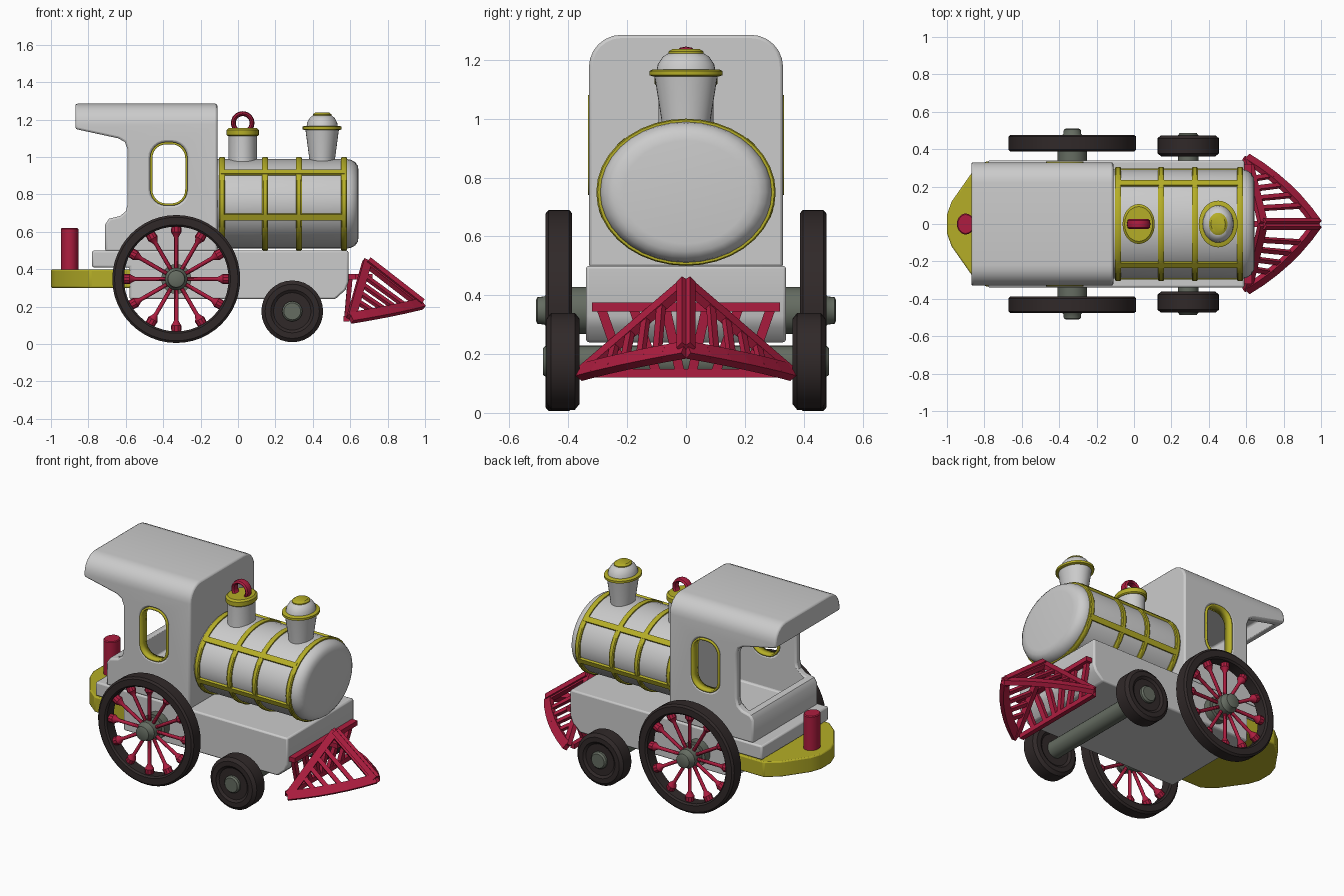
import bpy, bmesh
from math import sin, cos, pi, radians
from mathutils import Vector, Matrix

if "Cube" in bpy.data.objects:
    bpy.data.objects.remove(bpy.data.objects["Cube"])

def material(name, rgb):
    m = bpy.data.materials.new(name)
    m.diffuse_color = (*rgb, 1)
    m.use_nodes = True
    m.node_tree.nodes["Principled BSDF"].inputs["Base Color"].default_value = m.diffuse_color
    return m

GOLD = material("gold", (0.46, 0.42, 0.02))
RED = material("red", (0.42, 0.012, 0.05))
BLACK = material("rubber", (0.03, 0.022, 0.022))
STEEL = material("steel", (0.13, 0.15, 0.12))

def finish(name, bm, mat=None, bevel=0):
    bmesh.ops.recalc_face_normals(bm, faces=bm.faces[:])
    me = bpy.data.meshes.new(name)
    bm.to_mesh(me)
    bm.free()
    ob = bpy.data.objects.new(name, me)
    bpy.context.collection.objects.link(ob)
    if mat:
        me.materials.append(mat)
    if bevel:
        b = ob.modifiers.new("bevel", 'BEVEL')
        b.width, b.segments, b.limit_method = bevel, 2, 'ANGLE'
    return ob

def lathe(bm, prof, axis='Z', loc=(0, 0, 0), sa=1, sb=1, segs=32, ring=False, mtx=None):
    """Revolve (radius, height) points; ring=True closes the profile on itself."""
    def place(a, b, h):
        p = Vector({'Z': (a, b, h), 'X': (h, a, b), 'Y': (a, h, b)}[axis]) + Vector(loc)
        return mtx @ p if mtx else p
    rows = [[bm.verts.new(place(r * cos(2*pi*i/segs) * sa, r * sin(2*pi*i/segs) * sb, h))
             for i in range(segs)] for r, h in prof]
    pairs = list(zip(rows, rows[1:])) + ([(rows[-1], rows[0])] if ring else [])
    for u, v in pairs:
        for i in range(segs):
            j = (i + 1) % segs
            bm.faces.new((u[i], u[j], v[j], v[i]))
    if not ring:
        bm.faces.new(rows[0])
        bm.faces.new(rows[-1])

def turned(name, prof, mat=None, **kw):
    bm = bmesh.new()
    lathe(bm, prof, **kw)
    return finish(name, bm, mat)

def prism(name, pts, axis, lo, hi, mat=None, bevel=0, caps=True):
    """Extrude a 2D outline along an axis."""
    bm = bmesh.new()
    def put(a, b, h):
        return bm.verts.new({'X': (h, a, b), 'Y': (a, h, b), 'Z': (a, b, h)}[axis])
    u = [put(a, b, lo) for a, b in pts]
    v = [put(a, b, hi) for a, b in pts]
    for i in range(len(pts)):
        j = (i + 1) % len(pts)
        bm.faces.new((u[i], u[j], v[j], v[i]))
    if caps:
        bm.faces.new(u)
        bm.faces.new(v)
    return finish(name, bm, mat, bevel)

def beam(bm, p, q, w, t, n):
    """Box from p to q, thickness t along n, width w across."""
    p, q, n = Vector(p), Vector(q), Vector(n)
    d = (q - p).normalized()
    side = d.cross(n).normalized()
    n = side.cross(d)
    m = Matrix((d * (q - p).length, side * w, n * t)).transposed().to_4x4()
    m.translation = (p + q) / 2
    bmesh.ops.create_cube(bm, size=1, matrix=m)

def boolean(ob, cutter, op):
    """Apply a boolean and remove the cutter."""
    mod = ob.modifiers.new("bool", 'BOOLEAN')
    mod.object, mod.operation, mod.solver = cutter, op, 'EXACT'
    deps = bpy.context.evaluated_depsgraph_get()
    me = bpy.data.meshes.new_from_object(ob.evaluated_get(deps))
    ob.modifiers.clear()
    ob.data = me
    bpy.data.objects.remove(cutter)

def mirror_y(pts):
    return pts + [(x, -y) for x, y in reversed(pts)]

# Chassis and rear deck
prism("chassis", [(-.78, .41), (-.78, .50), (.59, .50), (.59, .33), (.575, .29), (.52, .24),
                  (-.58, .24), (-.58, .41)], 'Y', -.34, .34, bevel=.01)
prism("rear_deck", mirror_y([(-.57, .335), (-.79, .335), (-.87, .27), (-.975, .12), (-1, .05)]),
      'Z', .30, .40, GOLD, .008)
turned("rear_post", [(.047, .39), (.047, .615), (.042, .62)], RED, loc=(-.90, 0, 0), sb=1.2, segs=20)

# Cab: side profile with a rounded roof, hollow and open at the back
cab = prism("cab", [(-.71, .495), (-.71, .64), (-.69, .67), (-.63, .685), (-.60, .71), (-.59, .75),
                    (-.59, 1.04), (-.605, 1.08), (-.64, 1.10), (-.87, 1.15), (-.87, 1.285),
                    (-.11, 1.285), (-.11, .495)], 'Y', -.5, .5)
arch = [(.22 + .11 * sin(radians(a)), 1.175 + .11 * cos(radians(a))) for a in range(0, 91, 15)]
outline = [(.33, .4)] + arch[::-1]
outline += [(-y, z) for y, z in reversed(outline)]
boolean(cab, prism("arch_cutter", outline, 'X', -1.2, .2), 'INTERSECT')
boolean(cab, prism("room_cutter", [(-.65, .53), (-.17, .53), (-.17, 1.235), (-.83, 1.235),
                                   (-.83, 1.0), (-.65, 1.0)], 'Y', -.28, .28), 'DIFFERENCE')
def corner(cx, cz, a0):
    return [(cx + .085 * cos(radians(a0 + a)), cz + .085 * sin(radians(a0 + a))) for a in range(0, 91, 15)]
window = corner(-.355, .995, 0) + corner(-.385, .995, 90) + corner(-.385, .825, 180) + corner(-.355, .825, 270)
boolean(cab, prism("window_cutter", window, 'Y', -.6, .6), 'DIFFERENCE')
for s, side in ((1, "left"), (-1, "right")):
    frame = prism("window_frame_" + side, window, 'Y', s * .275, s * .333, GOLD, caps=False)
    frame.modifiers.new("solidify", 'SOLIDIFY').thickness = .012
b = cab.modifiers.new("bevel", 'BEVEL')
b.width, b.segments, b.limit_method, b.angle_limit = .012, 2, 'ANGLE', radians(50)

# Boiler with gold hoops and strips
BO = dict(axis='X', loc=(0, 0, .75), sa=.305, sb=.25, segs=36)
turned("boiler", [(.955, -.14), (.955, .585), (.94, .605), (.89, .627), (.81, .641), (.7, .645)], **BO)
bm = bmesh.new()
for x in (-.085, .145, .325, .567):
    lathe(bm, [(.93, x-.016), (.985, x-.016), (1, x-.01), (1, x+.01), (.985, x+.016), (.93, x+.016)],
          ring=True, **BO)
for a in (43, -17, 137, 197):
    c, s = cos(radians(a)), sin(radians(a))
    y, z = .295 * c, .75 + .242 * s
    beam(bm, (-.09, y, z), (.57, y, z), .034, .02, (0, c / .305, s / .25))
finish("boiler_bands", bm, GOLD)

# Steam dome with lifting ring
DO = dict(loc=(.025, 0, 0), sb=1.24)
turned("steam_dome", [(.08, .93), (.076, .99), (.076, 1.12)], **DO)
turned("steam_dome_cap", [(.08, 1.112), (.086, 1.118), (.086, 1.145), (.075, 1.155)], GOLD, **DO)
turned("dome_ring", [(.05 + .013 * cos(i*pi/4), .028 * sin(i*pi/4)) for i in range(8)], RED,
       axis='Y', loc=(.025, 0, 1.182), ring=True, segs=24)

# Chimney
CH = dict(loc=(.45, 0, 0), sb=1.2)
turned("chimney", [(.066, .94), (.07, 1.0), (.09, 1.15)], **CH)
turned("chimney_rim", [(.095, 1.144), (.104, 1.148), (.104, 1.162), (.095, 1.167)], GOLD, **CH)
turned("chimney_dome", [(.084, 1.16), (.08, 1.185), (.066, 1.21), (.05, 1.222)], **CH)
turned("chimney_cap", [(.05, 1.218), (.05, 1.228), (.038, 1.237)], GOLD, **CH)

# Wheels on both sides
for s, side in ((1, "left"), (-1, "right")):
    C = (-.33, s * .432, .348)
    turned("big_tire_" + side, [(.28, -.035), (.28, .035), (.29, .045), (.33, .045), (.342, .035),
                                (.342, -.035), (.33, -.045), (.29, -.045)], BLACK,
           axis='Y', loc=C, segs=48, ring=True)
    bm = bmesh.new()
    for k in range(12):
        lathe(bm, [(.011, .03), (.011, .22), (.02, .238), (.028, .25), (.026, .285)], segs=10,
              mtx=Matrix.Translation(C) @ Matrix.Rotation(k * pi / 6, 4, 'Y'))
    finish("spokes_" + side, bm, RED)
    turned("big_hub_" + side, [(.06, -.04), (.06, .035), (.048, .05), (.045, .073), (.035, .078)]
           if s > 0 else [(.06, .04), (.06, -.035), (.048, -.05), (.045, -.073), (.035, -.078)],
           STEEL, axis='Y', loc=C, segs=24)
    turned("small_tire_" + side, [(.05, -.045), (.10, -.045), (.115, -.056), (.145, -.056), (.165, -.04),
                                  (.165, .04), (.145, .056), (.115, .056), (.10, .045), (.05, .045)],
           BLACK, axis='Y', loc=(.29, s * .418, .175), segs=32)
turned("big_axle", [(.08, -.392), (.08, .392)], STEEL, axis='Y', loc=(-.33, 0, .348), segs=24)
turned("small_axle", [(.045, -.486), (.054, -.476), (.054, .476), (.045, .486)], STEEL,
       axis='Y', loc=(.29, 0, .175), segs=24)

# Cowcatcher: two slatted triangles meeting at a ridge
bm = bmesh.new()
A, N = Vector((.69, 0, .44)), Vector((.98, 0, .215))
for s in (1, -1):
    C = Vector((.605, s * .35, .14))
    n = (N - A).cross(C - A).normalized()
    def edge(t):
        return N.lerp(C, t) + Vector((.02, s * .02, 0)) * 4 * t * (1 - t)
    for i in range(6):
        beam(bm, edge(i / 6), edge((i + 1) / 6 + .01), .055, .03, n)
    beam(bm, A, C, .045, .03, n)
    beam(bm, A, N, .06, .03, n)
    for t in (.24, .39, .54, .69):
        beam(bm, A.lerp(C, t), edge(t), .026, .02, n)
finish("cowcatcher", bm, RED)

# Rear grille behind the cowcatcher
bm = bmesh.new()
beam(bm, (.605, -.32, .36), (.605, .32, .36), .03, .05, (1, 0, 0))
beam(bm, (.58, -.33, .135), (.58, .33, .135), .03, .03, (1, 0, 0))
for s in (1, -1):
    for top, low in ((.29, .21), (.18, .10), (.07, .02)):
        beam(bm, (.60, s * top, .36), (.58, s * low, .135), .032, .025, (1, 0, 0))
beam(bm, (.60, 0, .36), (.72, 0, .36), .03, .03, (0, 0, 1))
finish("rear_grille", bm, RED)

# Smooth shading with sharp edges kept
for ob in bpy.context.scene.objects:
    ob.select_set(True)
    bpy.context.view_layer.objects.active = ob
bpy.ops.object.shade_smooth_by_angle(angle=radians(35))
